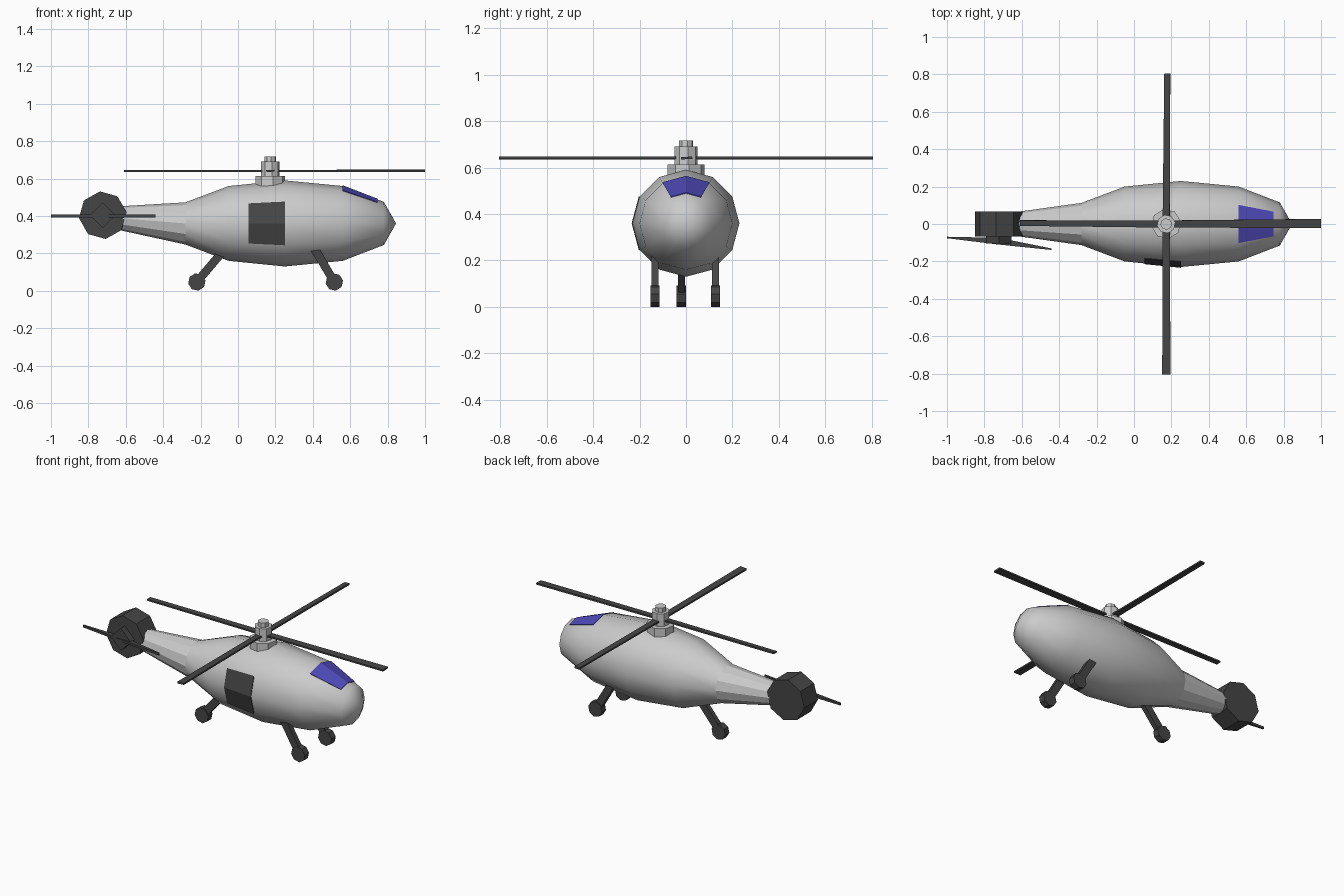
import bpy, bmesh
from math import sin, cos, pi, radians, atan2
from mathutils import Vector, Matrix

if "Cube" in bpy.data.objects:
    bpy.data.objects.remove(bpy.data.objects["Cube"])


def material(name, color):
    m = bpy.data.materials.new(name)
    m.diffuse_color = color
    m.use_nodes = True
    m.node_tree.nodes["Principled BSDF"].inputs["Base Color"].default_value = m.diffuse_color
    return m


DARK = material("dark", (0.06, 0.06, 0.06, 1))
BLUE = material("blue_glass", (0.08, 0.07, 0.5, 1))


def finish(name, bm, mat=None):
    bmesh.ops.recalc_face_normals(bm, faces=bm.faces)
    me = bpy.data.meshes.new(name)
    bm.to_mesh(me)
    bm.free()
    ob = bpy.data.objects.new(name, me)
    bpy.context.collection.objects.link(ob)
    if mat:
        me.materials.append(mat)
    return ob


def cylinder(name, loc, axis, r1, r2, depth, sides, mat=None, turn=0):
    """Cylinder or cone centred at loc; axis is 'Y' or 'Z'."""
    bm = bmesh.new()
    rot = Matrix.Rotation(turn, 4, 'Z')
    if axis == 'Y':
        rot = Matrix.Rotation(pi / 2, 4, 'X') @ rot
    bmesh.ops.create_cone(bm, cap_ends=True, segments=sides, radius1=r1, radius2=r2,
                          depth=depth, matrix=Matrix.Translation(loc) @ rot)
    return finish(name, bm, mat)


def bar(name, a, b, width_a, width_b, height, side, mat):
    """Tapered box from a to b; side is the direction of its width."""
    a, b, s = Vector(a), Vector(b), Vector(side).normalized()
    n = (b - a).cross(s).normalized()
    bm = bmesh.new()
    ends = [[bm.verts.new(p + s * w * i / 2 + n * height * j / 2)
             for i, j in ((1, 1), (-1, 1), (-1, -1), (1, -1))]
            for p, w in ((a, width_a), (b, width_b))]
    bm.faces.new(ends[0])
    bm.faces.new(ends[1])
    for i in range(4):
        k = (i + 1) % 4
        bm.faces.new((ends[0][i], ends[0][k], ends[1][k], ends[1][i]))
    return finish(name, bm, mat)


# Fuselage: rings of (x, centre z, radius), tail first
SIDES = 12
RINGS = [(-0.66, 0.39, 0.06), (-0.28, 0.36, 0.113), (-0.05, 0.36, 0.2),
         (0.25, 0.36, 0.23), (0.56, 0.36, 0.2), (0.78, 0.36, 0.115)]


def hull_point(x, deg, off=0.0):
    """Point on the hull, angle measured from the top towards -y."""
    for (x0, z0, r0), (x1, z1, r1) in zip(RINGS, RINGS[1:]):
        if x0 <= x <= x1:
            t = (x - x0) / (x1 - x0)
            r = r0 + (r1 - r0) * t + off
            a = radians(deg)
            return Vector((x, -r * sin(a), z0 + (z1 - z0) * t + r * cos(a)))


bm = bmesh.new()
loops = [[bm.verts.new(hull_point(x, 360 * i / SIDES)) for i in range(SIDES)]
         for x, z, r in RINGS]
nose = bm.verts.new((0.845, 0, 0.36))
bm.faces.new(loops[0])
for j in range(len(loops) - 1):
    for i in range(SIDES):
        k = (i + 1) % SIDES
        f = bm.faces.new((loops[j][i], loops[j][k], loops[j + 1][k], loops[j + 1][i]))
        f.smooth = j > 0  # rounded body, faceted tail
for i in range(SIDES):
    bm.faces.new((loops[-1][i], loops[-1][(i + 1) % SIDES], nose)).smooth = True
finish("fuselage", bm)


# Panels lying on the hull
def panel(name, xs, degs, mat):
    bm = bmesh.new()
    grid = [[[bm.verts.new(hull_point(x, d, o)) for d in degs] for x in xs]
            for o in (-0.01, 0.004)]
    for g in grid:
        for i in range(len(xs) - 1):
            for j in range(len(degs) - 1):
                bm.faces.new((g[i][j], g[i + 1][j], g[i + 1][j + 1], g[i][j + 1]))
    for e in [e for e in bm.edges if e.is_boundary and e.verts[0] in sum(grid[0], [])]:
        ids = [sum(grid[0], []).index(v) for v in e.verts]
        top = [sum(grid[1], [])[i] for i in ids]
        bm.faces.new((e.verts[0], e.verts[1], top[1], top[0]))
    return finish(name, bm, mat)


panel("windscreen", (0.56, 0.745), (-30, 0, 30), BLUE)
panel("side_door", (0.055, 0.25), (60, 90, 120), DARK)

# Rotor mast
MX = 0.172
cylinder("mast_base", (MX, 0, 0.585), 'Z', 0.08, 0.08, 0.055, 8, turn=radians(10))
cylinder("mast", (MX, 0, 0.645), 'Z', 0.05, 0.05, 0.09, 8, turn=radians(10))
cylinder("mast_cap", (MX, 0, 0.70), 'Z', 0.031, 0.031, 0.034, 8, turn=radians(10))

# Main rotor blades
Z = 0.641
for i, (tip, side, w) in enumerate((((1.0, 0.003, Z), (0, 1, 0.05), 0.048),
                                    ((-0.61, 0.005, Z), (0, 1, 0.05), 0.03),
                                    ((MX + 0.006, 0.805, Z), (1, 0, 0.05), 0.032),
                                    ((MX + 0.001, -0.805, Z), (1, 0, 0.05), 0.044))):
    bar(f"rotor_blade_{i + 1}", (MX, 0, Z), tip, 0.038, w, 0.01, side, DARK)

# Tail rotor
TX, TZ = -0.723, 0.404
cylinder("tail_rotor_housing", (TX, 0, TZ), 'Y', 0.128, 0.128, 0.132, 8, DARK, radians(7))
cylinder("tail_rotor_hub", (TX, -0.08, TZ), 'Y', 0.068, 0.068, 0.05, 4, DARK)
for name, tip in (("rear", (-1.0, -0.072, 0.4)), ("front", (-0.44, -0.135, 0.4))):
    bar(f"tail_blade_{name}", (TX, -0.092, 0.4), tip, 0.036, 0.008, 0.014, (0, 1, 0), DARK)


# Landing gear
def gear(name, top, wheel_x, y, r):
    bar(f"{name}_strut", (top[0], y, top[1]), (wheel_x, y, r), 0.03, 0.03, 0.045,
        (0, 1, 0), DARK)
    cylinder(f"{name}_wheel", (wheel_x, y, r), 'Y', r, r, 0.04, 8, DARK, radians(10))


gear("right_front", (0.40, 0.24), 0.515, -0.133, 0.047)
gear("left_front", (0.40, 0.24), 0.515, 0.127, 0.047)
gear("rear", (-0.06, 0.235), -0.22, -0.02, 0.047)
